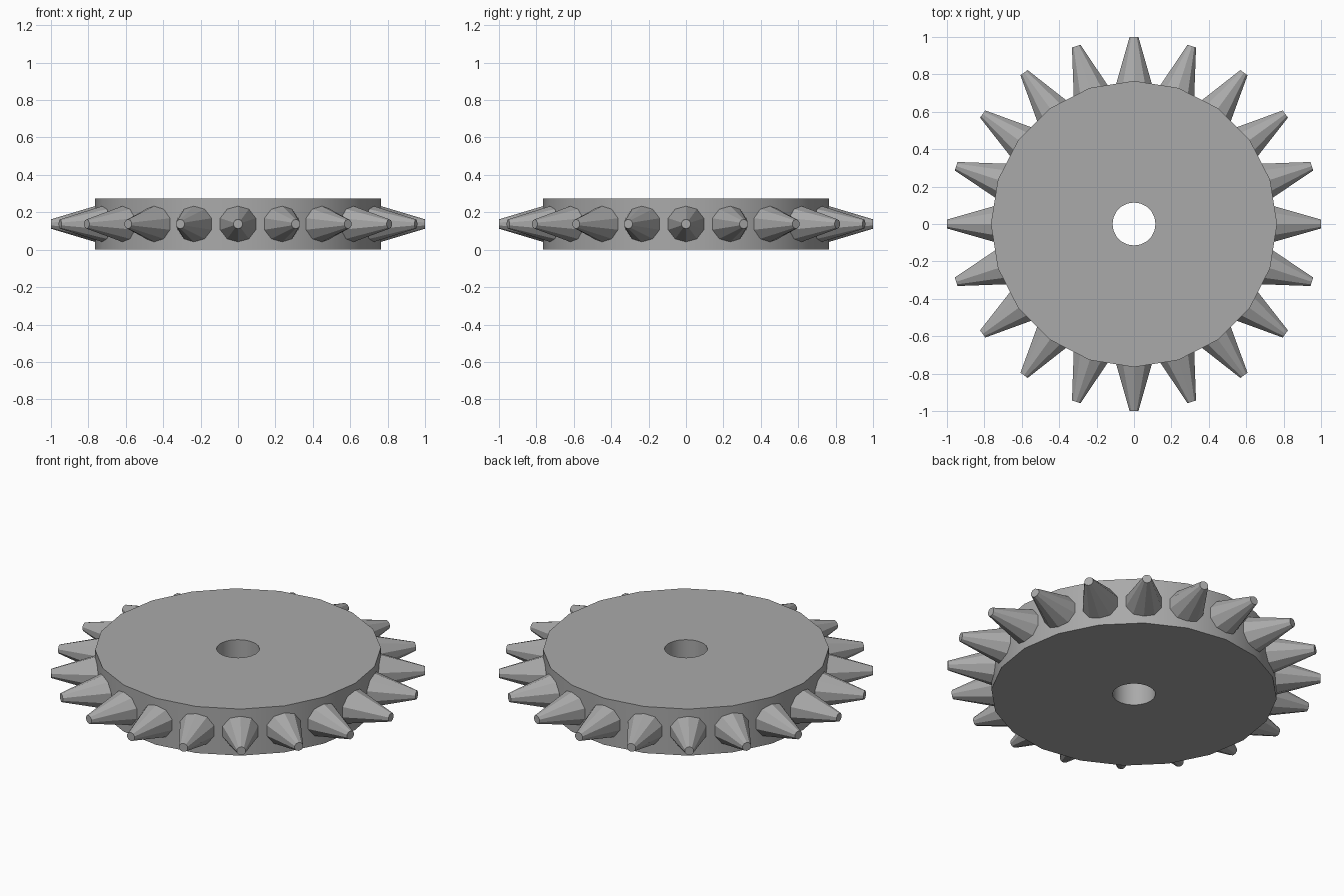
import bpy, bmesh
from math import radians, pi, cos, sin
from mathutils import Matrix

SIDES, TEETH = 20, 20
DISC_R, HOLE_R, HEIGHT = 0.765, 0.115, 0.275

cube = bpy.data.objects.get("Cube")
if cube:
    bpy.data.objects.remove(cube)

steel = bpy.data.materials.new("grey steel")
steel.use_nodes = True
colour = (0.4, 0.4, 0.4, 1)
steel.diffuse_color = colour
steel.node_tree.nodes["Principled BSDF"].inputs["Base Color"].default_value = colour


def add_object(name, bm):
    bmesh.ops.recalc_face_normals(bm, faces=bm.faces)
    mesh = bpy.data.meshes.new(name)
    bm.to_mesh(mesh)
    bm.free()
    mesh.materials.append(steel)
    obj = bpy.data.objects.new(name, mesh)
    bpy.context.collection.objects.link(obj)
    return obj


# Disc with a centre hole: a rectangular section swept around z
bm = bmesh.new()
section = [(HOLE_R, 0), (DISC_R, 0), (DISC_R, HEIGHT), (HOLE_R, HEIGHT)]
rings = [[bm.verts.new((r * cos(2 * pi * i / SIDES), r * sin(2 * pi * i / SIDES), z))
          for r, z in section] for i in range(SIDES)]
for i, ring in enumerate(rings):
    after = rings[(i + 1) % SIDES]
    for j in range(4):
        k = (j + 1) % 4
        bm.faces.new((ring[j], after[j], after[k], ring[k]))
disc = add_object("disc", bm)
bpy.context.view_layer.objects.active = disc
disc.select_set(True)
bpy.ops.object.shade_smooth_by_angle(angle=radians(30))

# Ten-sided tapered teeth, rooted inside the rim and pointing outward
bm = bmesh.new()
for i in range(TEETH):
    place = (Matrix.Rotation(2 * pi * i / TEETH, 4, "Z")
             @ Matrix.Translation((0.85, 0, HEIGHT / 2))
             @ Matrix.Rotation(pi / 2, 4, "Y")
             @ Matrix.Rotation(pi / 2, 4, "Z"))
    bmesh.ops.create_cone(bm, cap_ends=True, segments=10, radius1=0.115,
                          radius2=0.025, depth=0.3, matrix=place)
add_object("teeth", bm)
